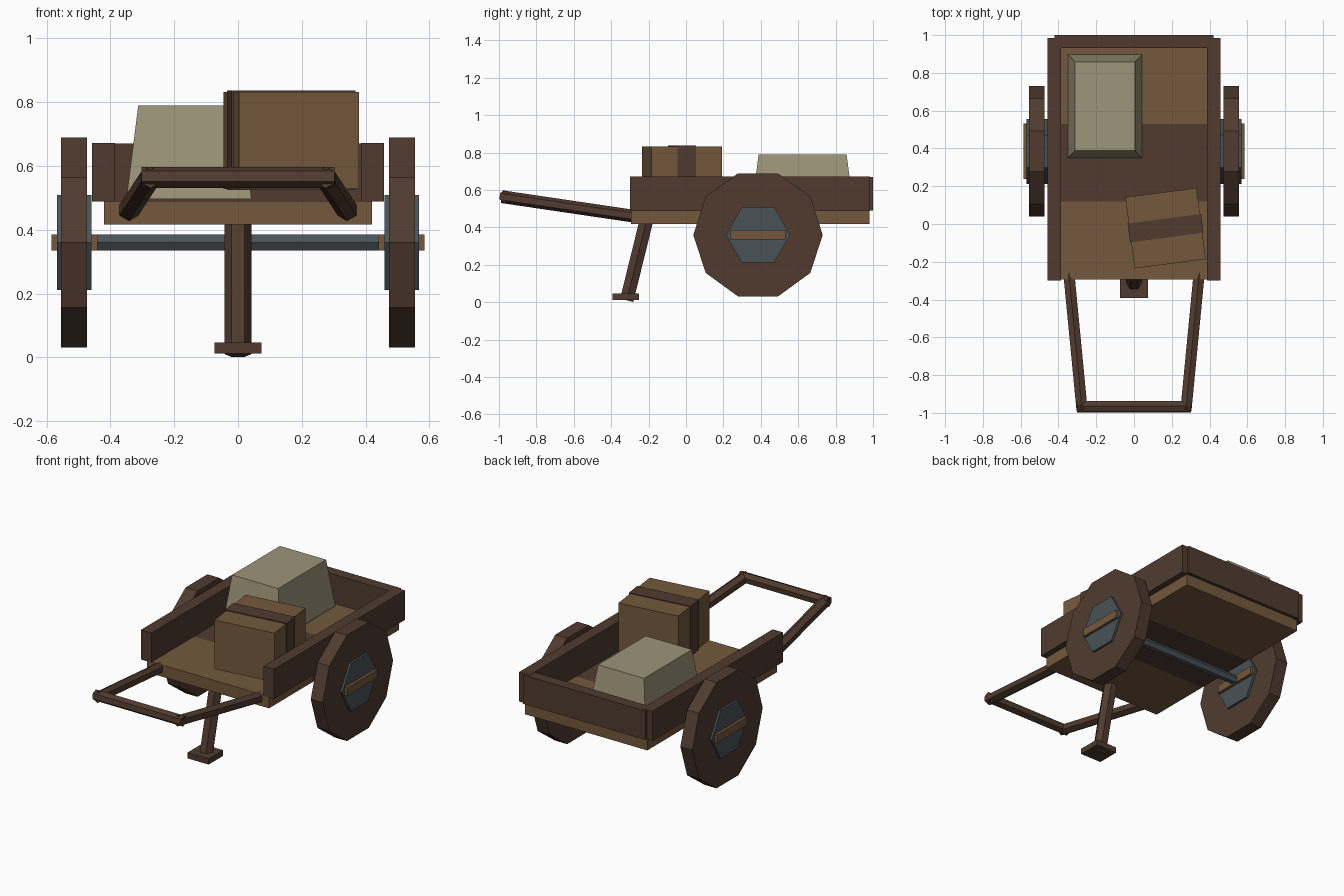
import bpy, bmesh, math
from mathutils import Vector, Matrix

if "Cube" in bpy.data.objects:
    bpy.data.objects.remove(bpy.data.objects["Cube"])


def material(name, rgb):
    m = bpy.data.materials.new(name)
    m.diffuse_color = (*rgb, 1)
    m.use_nodes = True
    m.node_tree.nodes["Principled BSDF"].inputs["Base Color"].default_value = m.diffuse_color
    return m


DARK = material("dark wood", (0.082, 0.044, 0.029))
LIGHT = material("light wood", (0.175, 0.099, 0.045))
METAL = material("grey metal", (0.066, 0.085, 0.095))
CLOTH = material("pale cloth", (0.34, 0.30, 0.195))


def finish(name, bm, mat):
    bmesh.ops.recalc_face_normals(bm, faces=bm.faces)
    me = bpy.data.meshes.new(name)
    bm.to_mesh(me)
    bm.free()
    me.materials.append(mat)
    ob = bpy.data.objects.new(name, me)
    bpy.context.collection.objects.link(ob)
    return ob


def box(name, lo, hi, mat, turn=0.0, taper=(1, 1)):
    """Box from corner lo to corner hi, turned about z, with a scaled top."""
    lo, hi = Vector(lo), Vector(hi)
    size, mid = hi - lo, (lo + hi) / 2
    bm = bmesh.new()
    bmesh.ops.create_cube(bm, size=1)
    for v in bm.verts:
        if v.co.z > 0:
            v.co.x *= taper[0]
            v.co.y *= taper[1]
        v.co = Vector((v.co.x * size.x, v.co.y * size.y, v.co.z * size.z))
    bm.transform(Matrix.Translation(mid) @ Matrix.Rotation(turn, 4, 'Z'))
    return finish(name, bm, mat)


def prism(name, a, b, radius, sides, first, mat):
    """Prism from a to b; one of its corners points along 'first'."""
    a, b = Vector(a), Vector(b)
    d = (b - a).normalized()
    u = Vector(first)
    u = (u - d * u.dot(d)).normalized()
    w = d.cross(u)
    bm = bmesh.new()
    rings = []
    for p in (a, b):
        rings.append([bm.verts.new(p + radius * (u * math.cos(t) + w * math.sin(t)))
                      for t in (2 * math.pi * i / sides for i in range(sides))])
    for r in rings:
        bm.faces.new(r)
    for i in range(sides):
        j = (i + 1) % sides
        bm.faces.new((rings[0][i], rings[0][j], rings[1][j], rings[1][i]))
    return finish(name, bm, mat)


# Bed floor: three sections across the cart
box("bed_front", (-0.42, -0.295, 0.417), (0.42, 0.12, 0.49), LIGHT)
box("bed_middle", (-0.42, 0.12, 0.417), (0.42, 0.53, 0.49), DARK)
box("bed_back", (-0.42, 0.53, 0.417), (0.42, 0.98, 0.49), LIGHT)

# Back board
box("back_board", (-0.42, 0.933, 0.49), (0.42, 1.0, 0.67), DARK)

# Sides, wheels and handle arms, mirrored left and right
Y, Z = 0.385, 0.36
for s, side in ((-1, "left"), (1, "right")):
    xs = sorted((s * 0.386, s * 0.458))
    box(side + "_side_board", (xs[0], -0.3, 0.488), (xs[1], 0.985, 0.672), DARK)
    prism(side + "_wheel", (s * 0.473, Y, Z), (s * 0.555, Y, Z), 0.346, 10, (0, 1, 0), DARK)
    prism(side + "_hub", (s * 0.459, Y, Z), (s * 0.568, Y, Z), 0.172, 6, (0, 1, 0), METAL)
    xs = sorted((s * 0.44, s * 0.585))
    box(side + "_axle_pin", (xs[0], Y - 0.148, Z - 0.025), (xs[1], Y + 0.148, Z + 0.025), LIGHT)
    prism(side + "_handle_arm", (s * 0.345, -0.26, 0.457), (s * 0.275, -0.985, 0.564),
          0.034, 6, (0, 0, 1), DARK)

# Axle
prism("axle", (-0.45, Y, Z), (0.45, Y, Z), 0.029, 6, (0, 1, 0), METAL)

# Handle crossbar
prism("handle_bar", (-0.303, -0.968, 0.564), (0.303, -0.968, 0.564), 0.033, 6, (0, 0.15, 1), DARK)

# Prop leg and foot
prism("prop_leg", (0, -0.317, 0.01), (0, -0.211, 0.44), 0.042, 6, (1, 0, 0), DARK)
box("prop_foot", (-0.073, -0.393, 0.012), (0.073, -0.25, 0.047), DARK)

# Crate with a strap around its middle
turn = math.radians(7.5)
cx, cy = 0.167, -0.022
box("crate", (cx - 0.19, cy - 0.19, 0.527), (cx + 0.19, cy + 0.19, 0.832), LIGHT, turn)
box("crate_strap", (cx - 0.196, cy - 0.05, 0.524), (cx + 0.196, cy + 0.05, 0.837), DARK, turn)

# Cloth bundle, narrower at the top
box("cloth_bundle", (-0.35, 0.35, 0.497), (0.042, 0.897, 0.79), CLOTH, 0, (0.81, 0.86))
